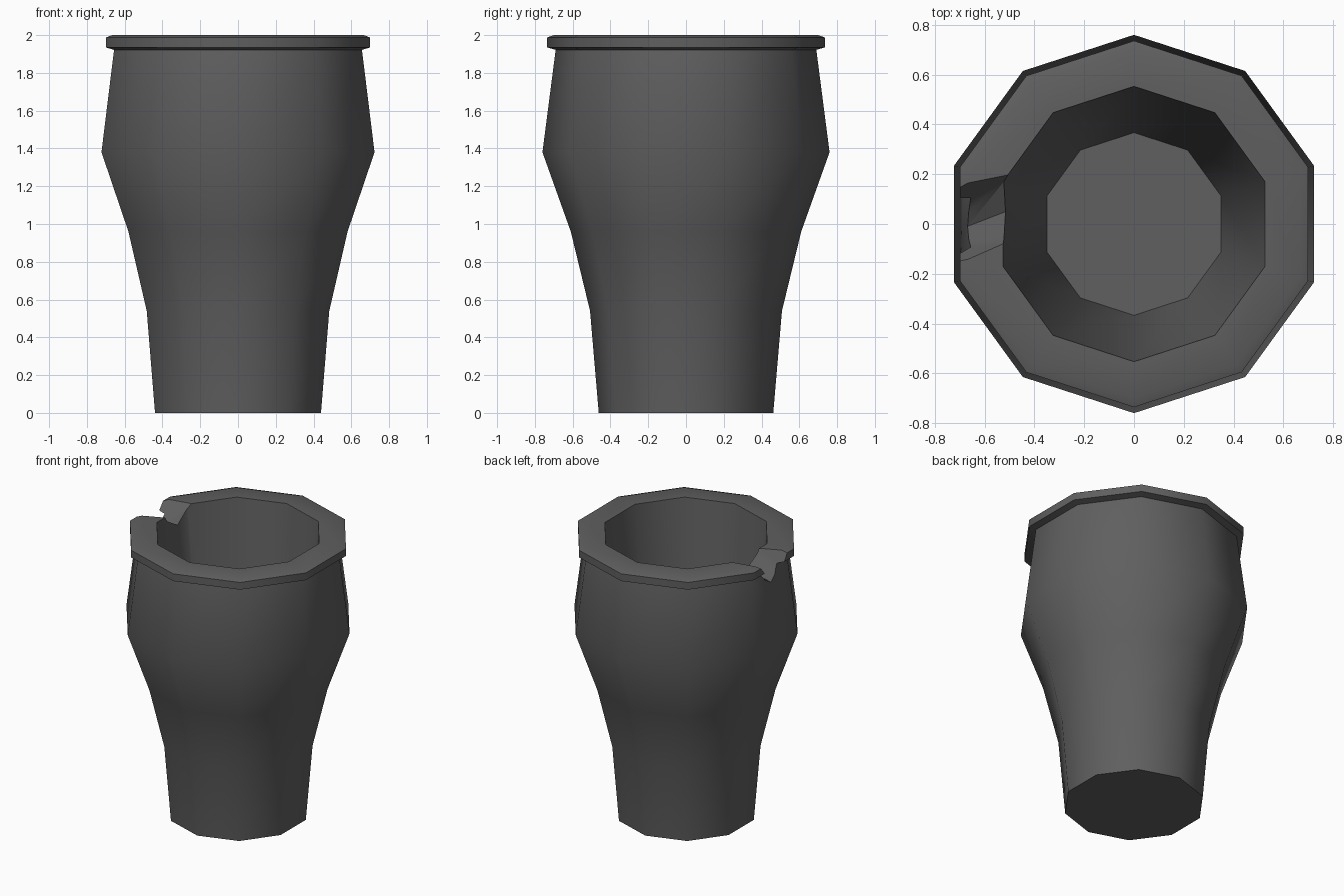
import bpy, bmesh, math
from mathutils import Vector

if "Cube" in bpy.data.objects:
    bpy.data.objects.remove(bpy.data.objects["Cube"])

SIDES = 10

# One dark grey material
grey = bpy.data.materials.new("dark grey")
grey.diffuse_color = (0.115, 0.115, 0.115, 1)
grey.use_nodes = True
grey.node_tree.nodes["Principled BSDF"].inputs["Base Color"].default_value = grey.diffuse_color


def make_object(name, bm):
    bmesh.ops.recalc_face_normals(bm, faces=bm.faces)
    mesh = bpy.data.meshes.new(name)
    bm.to_mesh(mesh)
    bm.free()
    mesh.materials.append(grey)
    obj = bpy.data.objects.new(name, mesh)
    bpy.context.collection.objects.link(obj)
    return obj


# Vase: ten-sided profile (radius, height), outside from the base up,
# over the lip, then down the inside to the floor
profile = [(0.462, 0), (0.508, 0.54), (0.61, 0.96), (0.76, 1.38),
           (0.69, 1.922), (0.736, 1.935), (0.736, 1.987), (0.70, 2.0),
           (0.553, 2.0), (0.367, 0.16)]
bm = bmesh.new()
rings = []
for r, z in profile:
    ring = []
    for i in range(SIDES):
        a = math.pi / 2 + 2 * math.pi * i / SIDES
        ring.append(bm.verts.new((r * math.cos(a), r * math.sin(a), z)))
    rings.append(ring)
for low, high in zip(rings, rings[1:]):
    for i in range(SIDES):
        j = (i + 1) % SIDES
        bm.faces.new((low[i], low[j], high[j], high[i]))
bm.faces.new(rings[0])
bm.faces.new(rings[-1])
vase = make_object("vase", bm)

# Chip in the lip: a V-shaped wedge, given by its section at the inner
# and outer edge of the rim and stretched past both
inner = [Vector(p) for p in ((-0.515, 0.05, 1.90), (-0.525, 0.175, 2), (-0.525, -0.06, 2))]
outer = [Vector(p) for p in ((-0.67, -0.01, 1.82), (-0.65, 0.16, 2), (-0.66, -0.13, 2))]
bm = bmesh.new()
for t in (-0.6, 1.8):
    v, left, right = [a.lerp(b, t) if 0 <= t <= 1 else a + (b - a) * t
                      for a, b in zip(inner, outer)]
    for p in (v, v + (left - v) * 1.4, v + (right - v) * 1.4):
        bm.verts.new(p)
bmesh.ops.convex_hull(bm, input=bm.verts)
cutter = make_object("chip_cutter", bm)
cutter.hide_render = True

mod = vase.modifiers.new("chip", 'BOOLEAN')
mod.operation = 'DIFFERENCE'
mod.solver = 'EXACT'
mod.object = cutter

# Apply the cut, then smooth the broad sides and keep hard edges sharp
bpy.ops.object.select_all(action='DESELECT')
bpy.context.view_layer.objects.active = vase
vase.select_set(True)
bpy.ops.object.modifier_apply(modifier="chip")
bpy.data.objects.remove(cutter)
bpy.ops.object.shade_smooth_by_angle(angle=math.radians(40))
